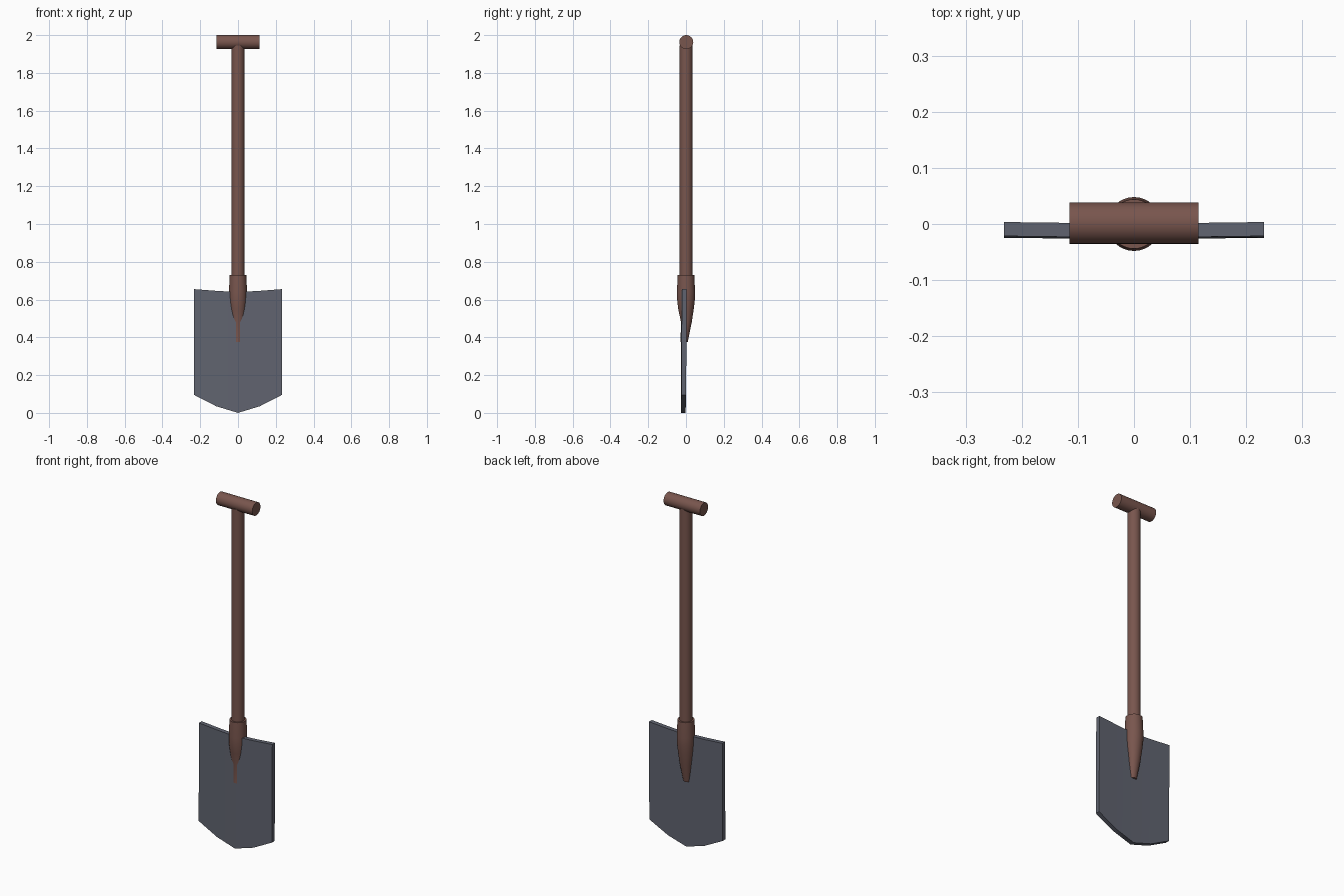
import bpy, bmesh, math
from mathutils import Vector

if "Cube" in bpy.data.objects:
    bpy.data.objects.remove(bpy.data.objects["Cube"])


def material(name, rgb):
    m = bpy.data.materials.new(name)
    m.use_nodes = True
    m.diffuse_color = (*rgb, 1)
    bsdf = m.node_tree.nodes["Principled BSDF"]
    bsdf.inputs["Base Color"].default_value = (*rgb, 1)
    bsdf.inputs["Roughness"].default_value = 0.7
    return m


wood = material("brown wood", (0.19, 0.092, 0.075))
steel = material("grey steel", (0.118, 0.127, 0.162))


def finish(bm, name, mat):
    bmesh.ops.recalc_face_normals(bm, faces=bm.faces)
    mesh = bpy.data.meshes.new(name)
    bm.to_mesh(mesh)
    bm.free()
    mesh.materials.append(mat)
    ob = bpy.data.objects.new(name, mesh)
    bpy.context.collection.objects.link(ob)
    bpy.ops.object.select_all(action="DESELECT")
    bpy.context.view_layer.objects.active = ob
    ob.select_set(True)
    bpy.ops.object.shade_smooth_by_angle(angle=math.radians(35))
    return ob


def loft(name, rings, mat, sides=32):
    """Skin a stack of ellipses given as (z, x radius, y radius, y centre)."""
    bm = bmesh.new()
    loops = []
    for z, rx, ry, yc in rings:
        angles = [math.tau * i / sides for i in range(sides)]
        loops.append([bm.verts.new((rx * math.cos(a), yc + ry * math.sin(a), z)) for a in angles])
    for low, high in zip(loops, loops[1:]):
        for i in range(sides):
            j = (i + 1) % sides
            bm.faces.new((low[i], low[j], high[j], high[i]))
    bm.faces.new(loops[0][::-1])
    bm.faces.new(loops[-1])
    return finish(bm, name, mat)


# Shaft and cross grip
loft("shaft", [(0.68, 0.034, 0.034, 0), (1.945, 0.034, 0.034, 0)], wood)
grip = loft("grip", [(-0.115, 0.037, 0.037, 0), (0.115, 0.037, 0.037, 0)], wood)
grip.rotation_euler.y = math.pi / 2
grip.location = (0, 0.0015, 1.963)

# Socket tapering down onto the blade
loft("socket", [(0.375, 0.02, 0.019, -0.010), (0.48, 0.034, 0.0285, 0.002),
                (0.55, 0.043, 0.041, 0), (0.60, 0.048, 0.047, 0),
                (0.64, 0.048, 0.048, 0), (0.73, 0.044, 0.044, 0)], wood)

# Blade: slightly dished plate with a pointed lower edge
columns = [(-0.232, 0.095, 0.655), (-0.115, 0.035, 0.646), (0, 0, 0.64),
           (0.115, 0.035, 0.646), (0.232, 0.095, 0.655)]
half = 0.0125
bm = bmesh.new()
sheets = []
for side in (-half, half):
    sheet = []
    for x, bottom, top in columns:
        dish = -0.003 * (1 - abs(x) / 0.232)
        sheet.append([bm.verts.new((x, -0.009 + dish + side, top)),
                      bm.verts.new((x, -0.012 + dish + side, bottom))])
    sheets.append(sheet)
front, back = sheets
for i in range(len(columns) - 1):
    for s in sheets:
        bm.faces.new((s[i][0], s[i][1], s[i + 1][1], s[i + 1][0]))
    for k in (0, 1):
        bm.faces.new((front[i][k], front[i + 1][k], back[i + 1][k], back[i][k]))
for i in (0, -1):
    bm.faces.new((front[i][0], front[i][1], back[i][1], back[i][0]))
finish(bm, "blade", steel)
